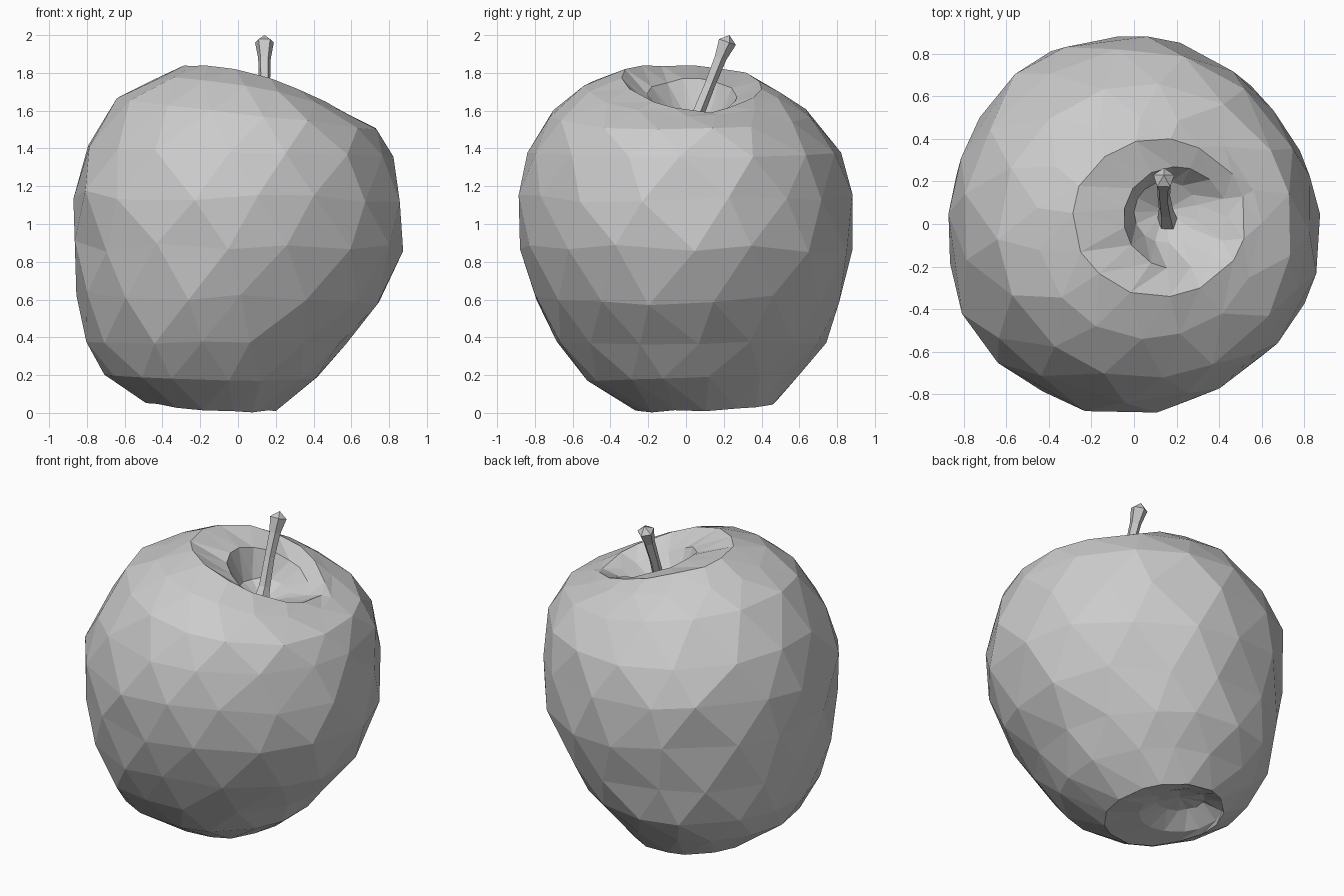
import bpy, bmesh, math, random
from mathutils import Vector

random.seed(4)
cube = bpy.data.objects.get("Cube")
if cube:
    bpy.data.objects.remove(cube, do_unlink=True)

grey = bpy.data.materials.new("plain grey")
grey.use_nodes = True
GREY = (0.6, 0.6, 0.6, 1)
grey.diffuse_color = GREY
grey.node_tree.nodes["Principled BSDF"].inputs["Base Color"].default_value = GREY


def skin(name, rings, start, end):
    """Join equal-sized rings with triangles and close both ends with a point."""
    bm = bmesh.new()
    loops = [[bm.verts.new(p) for p in ring] for ring in rings]
    n = len(loops[0])
    for row, (a, b) in enumerate(zip(loops, loops[1:])):
        for i in range(n):
            j = (i + 1) % n
            if row % 2 == 0:
                bm.faces.new((a[i], a[j], b[i]))
                bm.faces.new((a[j], b[j], b[i]))
            else:
                bm.faces.new((a[i], a[j], b[j]))
                bm.faces.new((a[i], b[j], b[i]))
    for loop, tip in ((loops[0], start), (loops[-1], end)):
        v = bm.verts.new(tip)
        for i in range(n):
            bm.faces.new((loop[i], loop[(i + 1) % n], v))
    bmesh.ops.recalc_face_normals(bm, faces=bm.faces)
    mesh = bpy.data.meshes.new(name)
    bm.to_mesh(mesh)
    bm.free()
    mesh.materials.append(grey)
    obj = bpy.data.objects.new(name, mesh)
    bpy.context.collection.objects.link(obj)
    return obj


# Fruit: lopsided rings from the lower dimple, round the outside, into the top hollow
# height, fall to the left's side, sag at both sides, rise to back, x range, y range
SIDES = 15
PROFILE = [
    (.12, .03, 0, 0, -.36, -.06, .05, .31),
    (.06, .02, 0, .02, -.47, .03, -.08, .43),
    (.035, .02, 0, .02, -.49, .20, -.27, .48),
    (.19, .01, 0, .02, -.71, .43, -.54, .61),
    (.37, 0, 0, 0, -.80, .57, -.69, .75),
    (.60, 0, 0, 0, -.86, .76, -.80, .82),
    (.88, 0, 0, 0, -.87, .87, -.87, .89),
    (1.15, 0, 0, 0, -.88, .87, -.89, .89),
    (1.38, .03, 0, 0, -.81, .82, -.84, .82),
    (1.58, .08, 0, 0, -.64, .75, -.73, .66),
    (1.71, .095, .045, -.02, -.46, .60, -.54, .50),
    (1.76, .12, .045, -.03, -.29, .53, -.34, .40),
    (1.675, .10, .01, 0, -.05, .44, -.21, .27),
    (1.55, .02, 0, 0, .00, .30, -.09, .20),
]
rings = []
for row, (z, fall, sag, rise, x0, x1, y0, y1) in enumerate(PROFILE):
    ring = []
    wobble = 0.01 * min(1, (x1 - x0))
    lean = 0.05 if 2 < row < 8 else 0  # belly leans out to the front right corner
    for i in range(SIDES):
        a = math.tau * (i + 0.5 * (row % 2) + random.uniform(-.16, .16)) / SIDES
        c, s = math.cos(a), math.sin(a)
        dz = random.uniform(-1, 1) * (0.035 if 4 < row < 8 else 0.008)
        r = 1 + random.uniform(-wobble, wobble) - lean * c * s * (c + s)
        ring.append((
            (x0 + x1) / 2 + (x1 - x0) / 2 * c * r,
            (y0 + y1) / 2 + (y1 - y0) / 2 * s * r,
            max(0, z - fall * c - sag * c * c + rise * s + dz)))
    rings.append(ring)
skin("fruit", rings, (-.20, .18, .14), (.14, .06, 1.47))

# Stem: a thin five-sided stalk leaning back and widening at its end
STALK = [(.16, -.01, 1.46, .055), (.15, .06, 1.58, .035), (.14, .125, 1.74, .031),
         (.14, .18, 1.88, .035), (.14, .215, 1.965, .052)]
axis = Vector((0, .35, 1)).normalized()
side = Vector((1, 0, 0))
back = axis.cross(side)
stem_rings = []
for x, y, z, r in STALK:
    stem_rings.append([
        Vector((x, y, z)) + r * (math.cos(a) * side + math.sin(a) * back)
        for a in (math.tau * i / 5 + .3 for i in range(5))])
skin("stem", stem_rings, (.16, -.01, 1.44), (.14, .23, 2.0))
